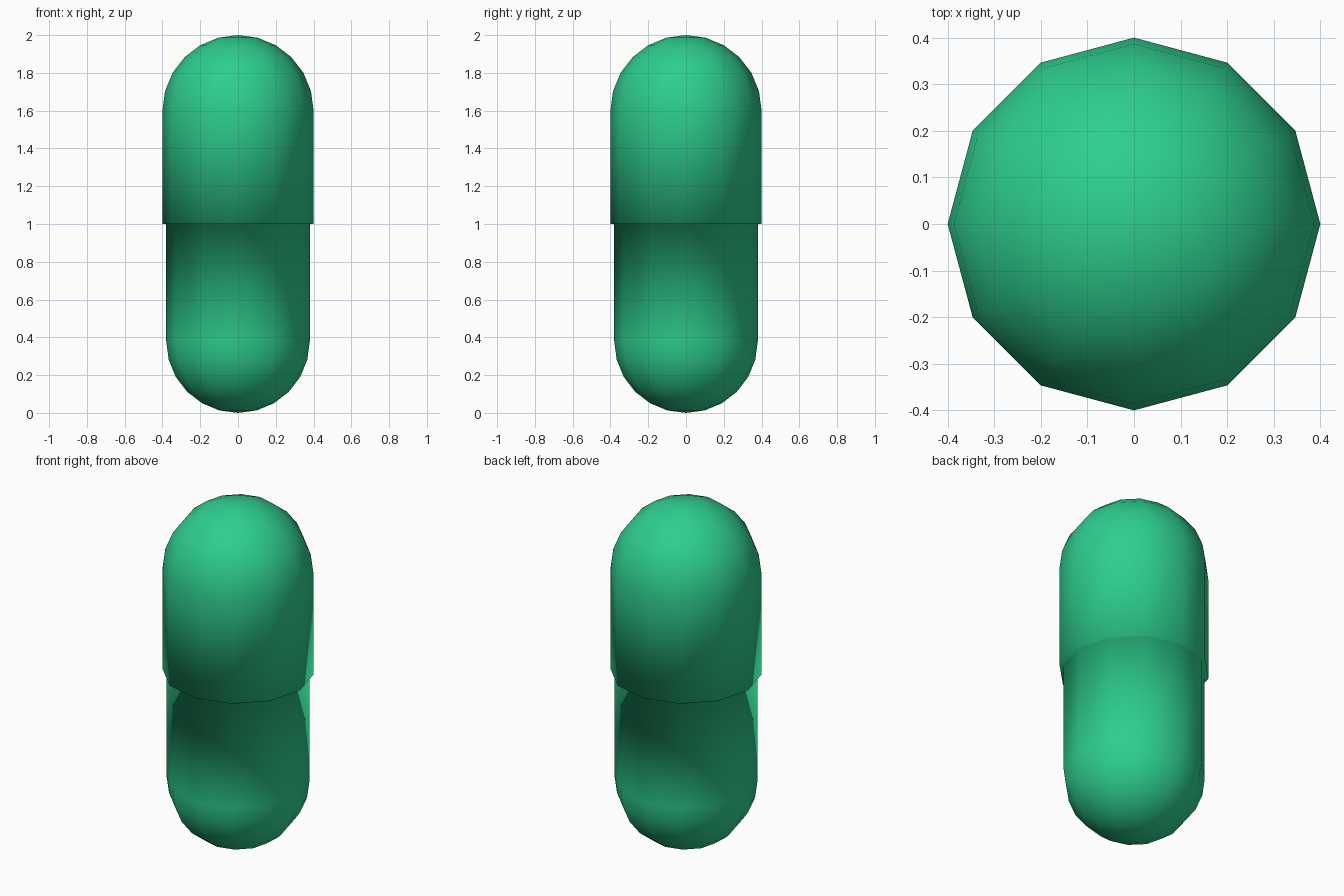
import bpy, bmesh
from math import sin, cos, pi

if "Cube" in bpy.data.objects:
    bpy.data.objects.remove(bpy.data.objects["Cube"])

SIDES, RINGS = 12, 6
R_CAP, R_BODY = 0.40, 0.38
SEAM = 1.0


def dome(radius, centre_z, direction):
    """Quarter-circle profile from the pole out to the equator."""
    return [(radius * sin(i * pi / 2 / RINGS),
             centre_z + direction * radius * cos(i * pi / 2 / RINGS))
            for i in range(RINGS + 1)]


# Half profile: lower dome and wall, small ledge at the seam, upper wall and dome
profile = dome(R_BODY, R_BODY, -1)
profile += [(R_BODY, SEAM), (R_CAP, SEAM)]
profile += reversed(dome(R_CAP, 2 - R_CAP, 1))

# Lathe the profile around z
bm = bmesh.new()
rings = []
for r, z in profile:
    count = 1 if r < 1e-6 else SIDES
    rings.append([bm.verts.new((r * cos(2 * pi * k / SIDES), r * sin(2 * pi * k / SIDES), z))
                  for k in range(count)])
for low, high in zip(rings, rings[1:]):
    for k in range(SIDES):
        n = (k + 1) % SIDES
        if len(low) == 1:
            bm.faces.new((low[0], high[n], high[k]))
        elif len(high) == 1:
            bm.faces.new((low[k], low[n], high[0]))
        else:
            bm.faces.new((low[k], low[n], high[n], high[k]))
bmesh.ops.recalc_face_normals(bm, faces=bm.faces)
for f in bm.faces:
    f.smooth = True

mesh = bpy.data.meshes.new("capsule")
bm.to_mesh(mesh)
bm.free()
capsule = bpy.data.objects.new("capsule", mesh)
bpy.context.collection.objects.link(capsule)

# Green finish
green = bpy.data.materials.new("green")
green.diffuse_color = (0.027, 0.62, 0.27, 1)
green.use_nodes = True
green.node_tree.nodes["Principled BSDF"].inputs["Base Color"].default_value = green.diffuse_color
mesh.materials.append(green)
